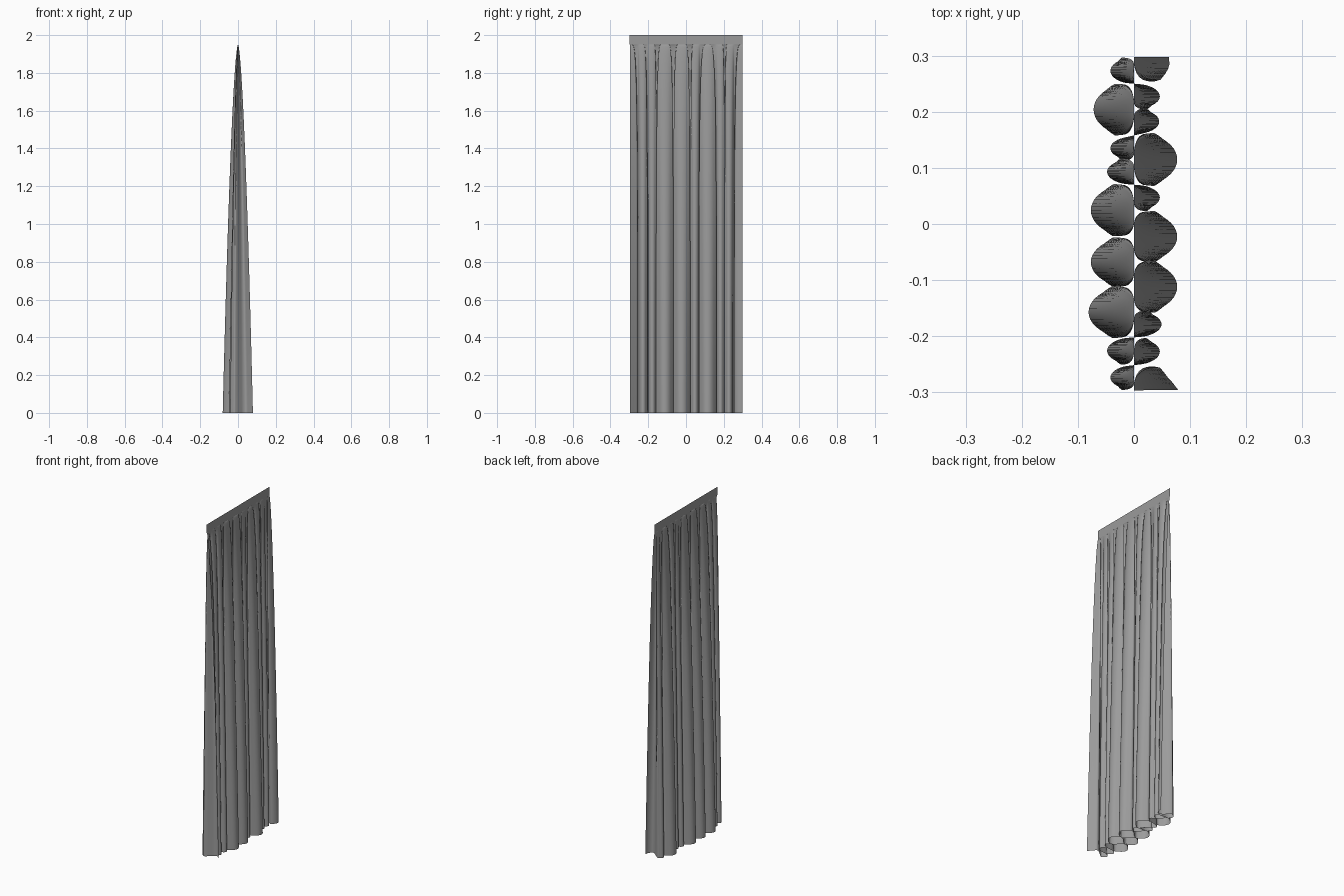
import bpy, math
from mathutils import Vector

if "Cube" in bpy.data.objects:
    bpy.data.objects.remove(bpy.data.objects["Cube"])

TOP = 1.95      # height where the gathered cloth meets the header

# folds from +y to -y: reach in x, upper y, lower y (they overhang each other)
FOLDS = [(-.042, .296, .250), (.046, .250, .205), (-.072, .252, .156),
         (.045, .205, .160), (-.042, .156, .114), (.077, .164, .066),
         (-.048, .116, .070), (.046, .070, .024), (-.077, .073, -.024),
         (.077, .025, -.070), (-.077, -.022, -.114), (.077, -.064, -.160),
         (-.081, -.109, -.205), (.049, -.155, -.202), (-.048, -.202, -.250),
         (.046, -.204, -.251), (-.042, -.252, -.295)]

# hem control points: (x, y at the hem, y at the gathered top)
ctrl = [(.062, .298, .298), (.061, .277, .295), (.036, .254, .290)]
centres = [(a + b) / 2 for _, a, b in FOLDS]
for i, (reach, hi, lo) in enumerate(FOLDS):
    prev = centres[i - 1] if i else .298
    nxt = centres[i + 1] if i + 1 < len(FOLDS) else -.296
    c, h = centres[i], (hi - lo) / 2
    for k in range(7):
        th = math.radians(20 + 140 * k / 6)
        f = (k - 3) / 7
        y_top = c + f * ((nxt - c) if f > 0 else (c - prev))
        ctrl.append((reach * math.sin(th), c + h * math.cos(th), y_top))
ctrl += [(.036, -.254, -.290), (.060, -.273, -.294), (.079, -.296, -.297)]
ctrl = [Vector(p) for p in ctrl]

grey = bpy.data.materials.new("dark_grey_cloth")
grey.diffuse_color = (.33, .33, .33, 1)
grey.use_nodes = True
grey.node_tree.nodes["Principled BSDF"].inputs["Base Color"].default_value = grey.diffuse_color


def smooth_path(pts, steps):
    """Catmull-Rom curve through the points."""
    out = []
    for i in range(len(pts) - 1):
        p0, p1 = pts[max(i - 1, 0)], pts[i]
        p2, p3 = pts[i + 1], pts[min(i + 2, len(pts) - 1)]
        for s in range(steps):
            t = s / steps
            out.append(.5 * (2 * p1 + (p2 - p0) * t
                             + (2 * p0 - 5 * p1 + 4 * p2 - p3) * t * t
                             + (3 * p1 - p0 - 3 * p2 + p3) * t ** 3))
    return out + [pts[-1]]


def grid_object(name, rows):
    n = len(rows[0])
    verts = [v for r in rows for v in r]
    faces = [(j * n + i, j * n + i + 1, (j + 1) * n + i + 1, (j + 1) * n + i)
             for j in range(len(rows) - 1) for i in range(n - 1)]
    me = bpy.data.meshes.new(name)
    me.from_pydata(verts, [], faces)
    me.update()
    me.materials.append(grey)
    ob = bpy.data.objects.new(name, me)
    bpy.context.collection.objects.link(ob)
    return ob


# hanging cloth: folds swell from the gathered top down to the hem
path = smooth_path(ctrl, 3)
rows = []
for j in range(49):
    t = (j / 48) ** 1.8
    g = t ** .6
    spread = (1 - (1 - g) ** 3) ** .5
    rows.append([(p.x * g, p.z + (p.y - p.z) * spread, TOP * (1 - t)) for p in path])
cloth = grid_object("curtain_cloth", rows)
for poly in cloth.data.polygons:
    poly.use_smooth = True

# flat header tape along the top
grid_object("curtain_header", [[(0, .298, z), (0, -.298, z)] for z in (2.0, TOP)])
